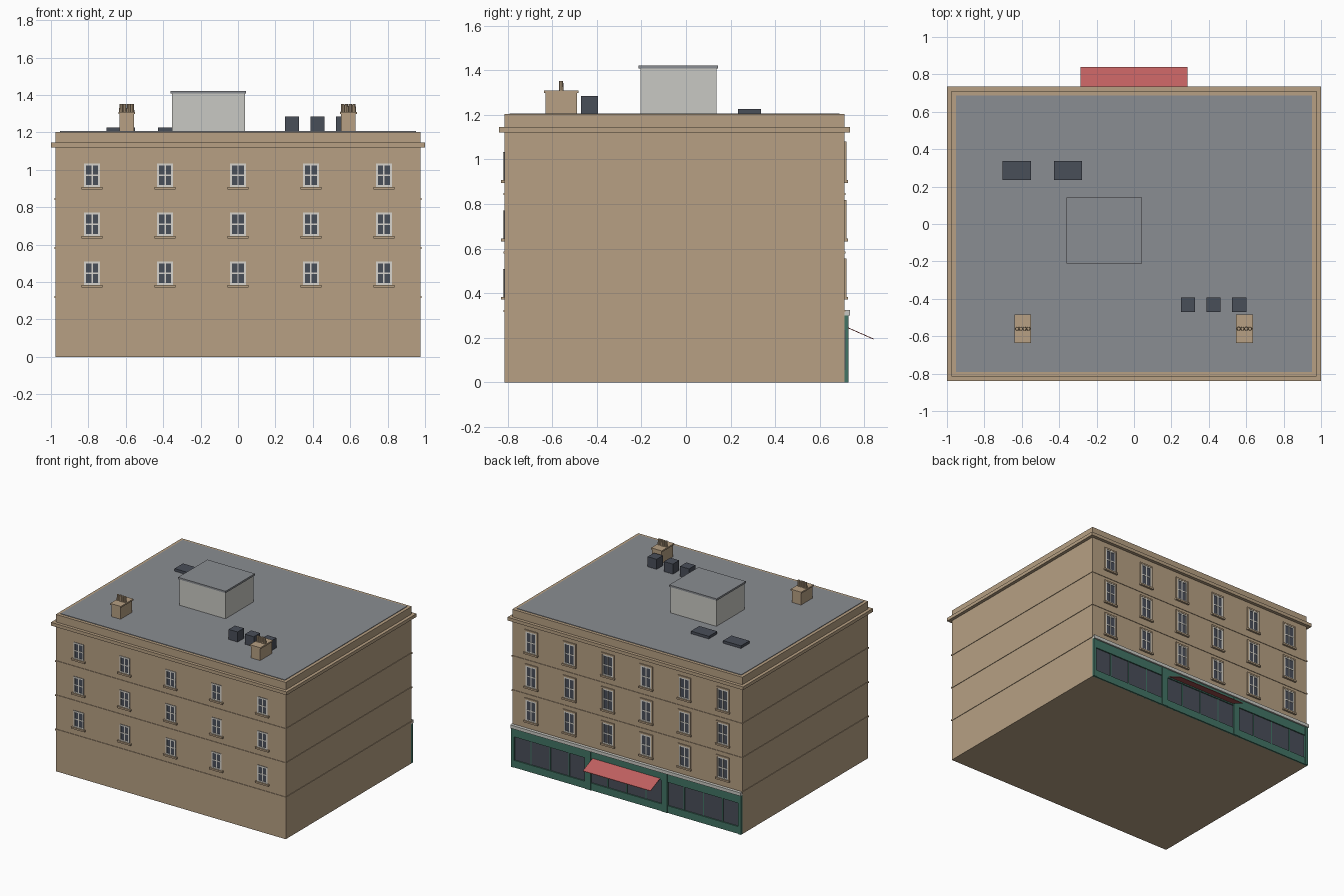
import bpy, bmesh, math
from mathutils import Matrix

if "Cube" in bpy.data.objects:
    bpy.data.objects.remove(bpy.data.objects["Cube"])


def material(name, rgb):
    lin = [((c / 255 + 0.055) / 1.055) ** 2.4 for c in rgb]
    m = bpy.data.materials.new(name)
    m.diffuse_color = (*lin, 1)
    m.use_nodes = True
    m.node_tree.nodes["Principled BSDF"].inputs["Base Color"].default_value = m.diffuse_color
    return m


STONE = material("tan stone", (183, 160, 131))
ROOF = material("roof grey", (138, 141, 146))
DARK = material("dark slate", (73, 78, 89))
FRAME = material("off white frame", (216, 213, 205))
PALE = material("pale grey render", (201, 201, 195))
GREEN = material("shop green", (66, 116, 101))
RED = material("awning red", (192, 96, 96))

parts = {}


def box(name, mat, x0, x1, y0, y1, z0, z1):
    """Add a box to the named part."""
    bm = parts.setdefault(name, (bmesh.new(), mat))[0]
    m = Matrix.LocRotScale(((x0 + x1) / 2, (y0 + y1) / 2, (z0 + z1) / 2), None,
                           (abs(x1 - x0), abs(y1 - y0), abs(z1 - z0)))
    bmesh.ops.create_cube(bm, size=1, matrix=m)


W, YF, YB, H = 0.976, -0.815, 0.712, 1.203


def slab(name, mat, grow, z0, z1):
    """Slab following the building outline, grown or shrunk."""
    box(name, mat, -W - grow, W + grow, YF - grow, YB + grow, z0, z1)


# Main block, cornice, floor bands and roof deck
slab("building_walls", STONE, 0, 0, H)
slab("cornice", STONE, 0.024, 1.12, 1.145)
for z in (0.32, 0.583, 0.845):
    slab("floor_bands", STONE, 0.004, z - 0.005, z + 0.005)
slab("roof_deck", ROOF, -0.024, 1.19, 1.207)


def window(side, x, z, w, h, surround):
    """Sash window on the front (side -1) or back (side 1); z is the sill top."""
    wall = YB if side > 0 else YF
    tag = "back" if side > 0 else "front"

    def plate(name, mat, x0, x1, z0, z1, depth):
        box(f"{tag}_{name}", mat, x + x0, x + x1, wall - 0.01 * side, wall + depth * side, z + z0, z + z1)

    a, t = w / 2, 0.010
    plate("window_glass", DARK, -a, a, 0, h, 0.002)
    for s in (-1, 1):
        plate("window_frames", FRAME, s * a, s * (a - t), 0, h, 0.005)
    plate("window_frames", FRAME, -a, a, h - t, h, 0.005)
    plate("window_frames", FRAME, -a, a, 0, t, 0.005)
    plate("window_frames", FRAME, -0.004, 0.004, 0, h, 0.0045)
    plate("window_frames", FRAME, -a, a, h / 2 - 0.004, h / 2 + 0.004, 0.004)
    if surround:
        for s in (-1, 1):
            plate("window_surrounds", STONE, s * a, s * (a + 0.01), 0, h, 0.007)
        plate("window_surrounds", STONE, -a - 0.01, a + 0.01, h, h + 0.012, 0.007)
    plate("window_sills", STONE, -a - 0.014, a + 0.014, -0.013, 0, 0.015)


for z in (0.384, 0.646, 0.908):
    for i in range(5):
        window(-1, (i - 2) * 0.39, z, 0.085, 0.125, False)
    for i in range(6):
        window(1, (i - 2.5) * 0.3253, z, 0.09, 0.16, True)

# Shopfront along the back: three bays
box("shop_stallriser", GREEN, -W, W, YB - 0.01, YB + 0.012, 0, 0.055)
box("shop_fascia", GREEN, -W, W, YB - 0.01, YB + 0.012, 0.235, 0.30)
box("shop_glass", DARK, -W, W, YB - 0.01, YB + 0.003, 0.05, 0.24)
box("shop_cornice", PALE, -W, W, YB - 0.01, YB + 0.024, 0.30, 0.325)
bay = 2 * W / 3
for i in range(4):
    x = -W + i * bay
    box("shop_pilasters", GREEN, max(x - 0.025, -W), min(x + 0.025, W), YB - 0.01, YB + 0.016, 0, 0.30)
for i in range(3):
    for j in (1, 2, 3):
        x = -W + (i + j / 4) * bay
        box("shop_mullions", GREEN, x - 0.004, x + 0.004, YB - 0.01, YB + 0.007, 0.05, 0.24)

# Sloping awning over the middle bay
bm = bmesh.new()
parts["awning"] = (bm, RED)
profile = [(YB + 0.012, 0.248), (0.84, 0.197), (0.84, 0.193), (YB + 0.012, 0.244)]
f = bm.faces.new([bm.verts.new((-0.287, y, z)) for y, z in profile])
ext = bmesh.ops.extrude_face_region(bm, geom=[f])["geom"]
bmesh.ops.translate(bm, vec=(0.574, 0, 0), verts=[v for v in ext if isinstance(v, bmesh.types.BMVert)])

# Rooftop plant room
box("plant_room_walls", PALE, -0.353, 0.037, -0.205, 0.136, 1.2, 1.41)
box("plant_room_roof", ROOF, -0.36, 0.043, -0.212, 0.143, 1.408, 1.422)

# Chimneys with a row of pots
for cx in (-0.595, 0.59):
    box("chimney_stacks", STONE, cx - 0.039, cx + 0.039, -0.63, -0.489, 1.2, 1.3)
    box("chimney_caps", STONE, cx - 0.045, cx + 0.045, -0.636, -0.483, 1.298, 1.309)
    pots = parts.setdefault("chimney_pots", (bmesh.new(), STONE))[0]
    for k in range(4):
        bmesh.ops.create_cone(pots, cap_ends=True, segments=8, radius1=0.011, radius2=0.009, depth=0.05,
                              matrix=Matrix.Translation((cx + (k - 1.5) * 0.02, -0.56, 1.327)))

# Air units and skylights
for x in (0.288, 0.425, 0.563):
    box("air_units", DARK, x - 0.038, x + 0.038, -0.47, -0.394, 1.2, 1.284)
for x in (-0.626, -0.353):
    box("skylights", DARK, x - 0.076, x + 0.076, 0.234, 0.336, 1.2, 1.227)

# Turn every part into an object
for name, (bm, mat) in parts.items():
    bmesh.ops.recalc_face_normals(bm, faces=bm.faces)
    me = bpy.data.meshes.new(name)
    bm.to_mesh(me)
    bm.free()
    me.materials.append(mat)
    bpy.context.collection.objects.link(bpy.data.objects.new(name, me))
